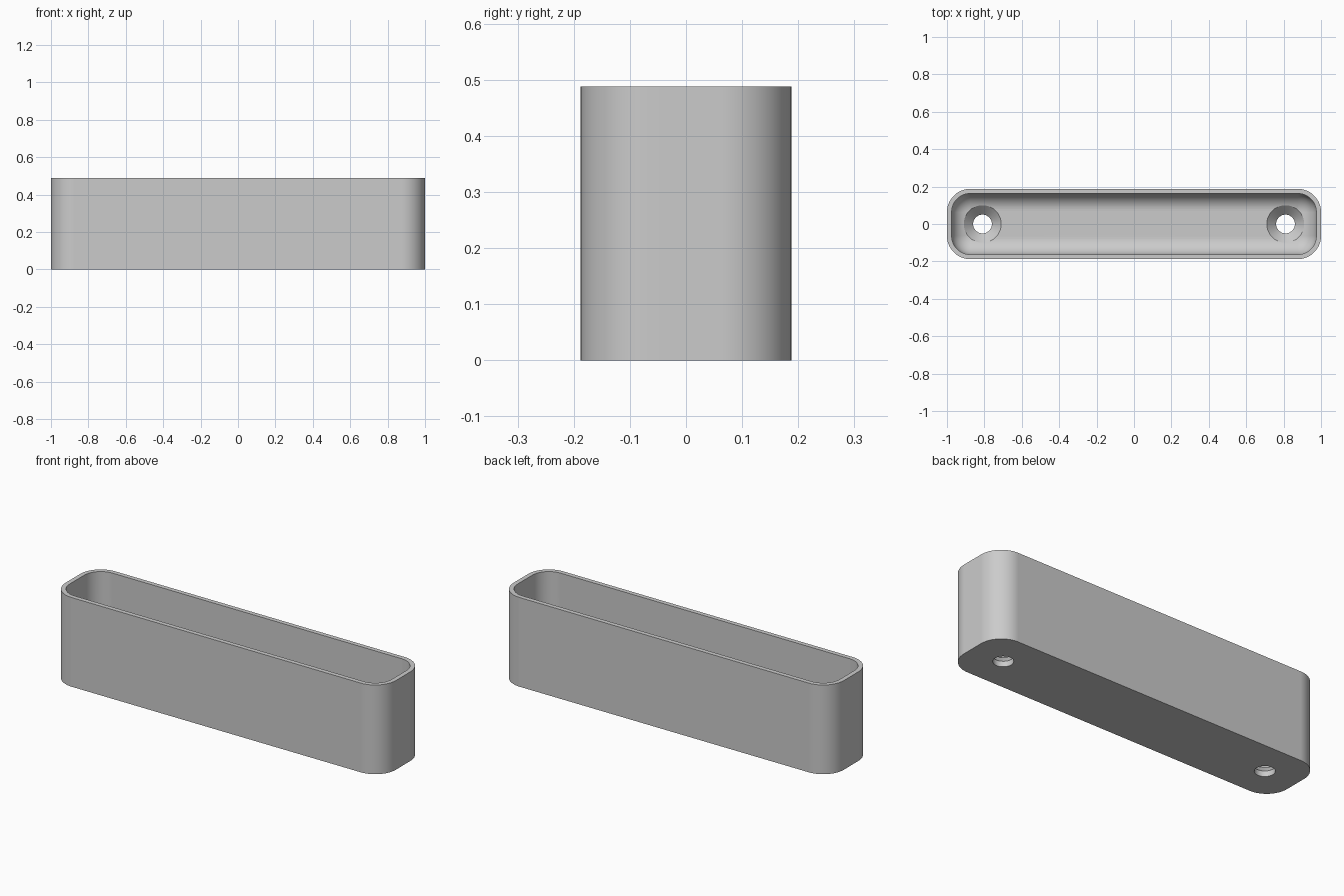
import bpy, bmesh
from math import sin, cos, pi, radians

LENGTH, WIDTH, HEIGHT = 2.0, 0.376, 0.488
CORNER, WALL, FLOOR = 0.125, 0.025, 0.08
FILLET = 0.095
HOLE_X, HOLE_R, HEAD_R = 0.81, 0.05, 0.1

cube = bpy.data.objects.get("Cube")
if cube:
    bpy.data.objects.remove(cube)

grey = bpy.data.materials.new("light grey")
grey.use_nodes = True
colour = (0.6, 0.6, 0.6, 1)
grey.diffuse_color = colour
grey.node_tree.nodes["Principled BSDF"].inputs["Base Color"].default_value = colour


def rounded_ring(inset, z, steps=12):
    """Rounded rectangle outline, moved inward by inset."""
    r = CORNER - inset
    cx, cy = LENGTH / 2 - CORNER, WIDTH / 2 - CORNER
    points = []
    for q, (sx, sy) in enumerate([(1, 1), (-1, 1), (-1, -1), (1, -1)]):
        for i in range(steps + 1):
            a = (q + i / steps) * pi / 2
            points.append((sx * cx + r * cos(a), sy * cy + r * sin(a), z))
    return points


def circle_ring(x, r, z, sides=48):
    return [(x + r * cos(2 * pi * i / sides), r * sin(2 * pi * i / sides), z)
            for i in range(sides)]


def skin(name, rings):
    """Join rings with quads and cap the first and last ring."""
    bm = bmesh.new()
    loops = [[bm.verts.new(p) for p in ring] for ring in rings]
    for a, b in zip(loops, loops[1:]):
        n = len(a)
        for i in range(n):
            j = (i + 1) % n
            bm.faces.new((a[i], a[j], b[j], b[i]))
    bm.faces.new(loops[0])
    bm.faces.new(loops[-1])
    bmesh.ops.recalc_face_normals(bm, faces=bm.faces)
    mesh = bpy.data.meshes.new(name)
    bm.to_mesh(mesh)
    bm.free()
    mesh.materials.append(grey)
    obj = bpy.data.objects.new(name, mesh)
    bpy.context.collection.objects.link(obj)
    return obj


# Tray: outer wall, rim, inner wall, then the rounded edge of the floor
rings = [rounded_ring(0, 0), rounded_ring(0, HEIGHT), rounded_ring(WALL, HEIGHT)]
for i in range(13):
    a = i / 12 * pi / 2
    rings.append(rounded_ring(WALL + FILLET * (1 - cos(a)),
                              FLOOR + FILLET * (1 - sin(a))))
tray = skin("tray", rings)
bpy.ops.object.select_all(action='DESELECT')
tray.select_set(True)
bpy.context.view_layer.objects.active = tray

# Countersunk screw holes
profile = [(HOLE_R, -0.1), (HOLE_R, FLOOR - 0.05), (HEAD_R, FLOOR), (HEAD_R, FLOOR + 0.15)]
for side, x in (("left", HOLE_X), ("right", -HOLE_X)):
    cutter = skin(side + "_screw_hole_cutter", [circle_ring(x, r, z) for r, z in profile])
    cutter.hide_render = True
    cut = tray.modifiers.new("screw hole", 'BOOLEAN')
    cut.operation = 'DIFFERENCE'
    cut.solver = 'EXACT'
    cut.object = cutter
    bpy.ops.object.modifier_apply(modifier=cut.name)
    bpy.data.objects.remove(cutter)

# Smooth curves with crisp rims
bpy.ops.object.shade_smooth_by_angle(angle=radians(30))
weighted = tray.modifiers.new("weighted normals", 'WEIGHTED_NORMAL')
weighted.keep_sharp = True
